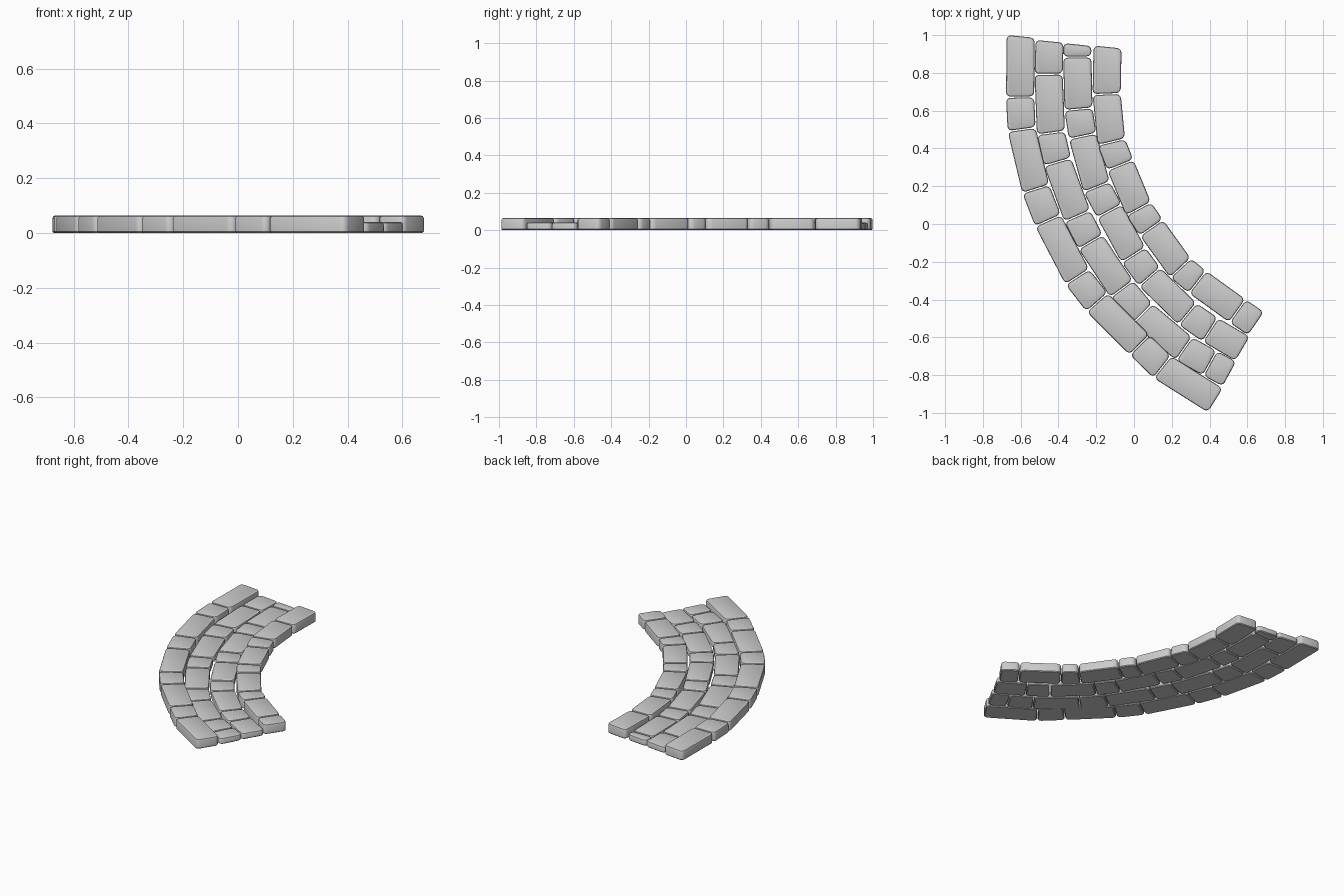
import bpy, bmesh
from mathutils import Vector

if "Cube" in bpy.data.objects:
    bpy.data.objects.remove(bpy.data.objects["Cube"])

HALF_W = 0.0745   # half width of a stone
GAP = 0.003       # half gap between neighbouring stones

# Joint positions along the centre line of each row (start, joints, end)
ROWS = {
    "outer_kerb_stones": (0.064, [(-.60, .993), (-.603, .672), (-.595, .50), (-.52, .185), (-.455, .018),
                                  (-.30, -.28), (-.195, -.415), (.03, -.64), (.15, -.757), (.43, -.933)]),
    "outer_paving_stones": (0.04, [(-.447, .967), (-.452, .793), (-.44, .482), (-.405, .328), (-.30, .042),
                                   (-.23, -.095), (-.065, -.344), (.045, -.475), (.265, -.66), (.402, -.737),
                                   (.505, -.793)]),
    "inner_paving_stones": (0.04, [(-.30, .95), (-.30, .884), (-.294, .608), (-.272, .465), (-.198, .196),
                                   (-.13, .069), (-.003, -.164), (.082, -.28), (.283, -.476), (.404, -.56),
                                   (.574, -.66)]),
    "inner_kerb_stones": (0.064, [(-.14, .937), (-.145, .688), (-.12, .434), (-.072, .312), (.024, .08),
                                  (.092, -.02), (.246, -.233), (.336, -.307), (.548, -.46), (.645, -.527)]),
}


def joint_normals(pts):
    """Sideways direction at every joint; the start edge is cut slightly slanted."""
    dirs = [(b - a).normalized() for a, b in zip(pts, pts[1:])]
    tang = [dirs[0]] + [(a + b).normalized() for a, b in zip(dirs, dirs[1:])] + [dirs[-1]]
    sides = [Vector((-t.y, t.x)) for t in tang]
    sides[0] = Vector((0.995, -0.10))
    return sides


def add_stone(bm, corners, height):
    low = [bm.verts.new((c.x, c.y, 0)) for c in corners]
    top = [bm.verts.new((c.x, c.y, height)) for c in corners]
    bm.faces.new(low[::-1])
    bm.faces.new(top)
    for i in range(4):
        j = (i + 1) % 4
        bm.faces.new((low[i], low[j], top[j], top[i]))


def bevel(bm, test, width, segments):
    edges = [e for e in bm.edges if test(e.verts[0].co.z, e.verts[1].co.z)]
    bmesh.ops.bevel(bm, geom=edges, offset=width, segments=segments,
                    profile=0.5, affect='EDGES')


def build_row(name, height, coords):
    pts = [Vector(c) for c in coords]
    sides = joint_normals(pts)
    bm = bmesh.new()
    last = len(pts) - 2
    for i in range(last + 1):
        d = (pts[i + 1] - pts[i]).normalized() * GAP
        a = pts[i] + (d if i else d * 0)
        b = pts[i + 1] - (d if i < last else d * 0)
        sa, sb = sides[i] * HALF_W, sides[i + 1] * HALF_W
        add_stone(bm, (a - sa, b - sb, b + sb, a + sa), height)
    bmesh.ops.recalc_face_normals(bm, faces=bm.faces[:])
    # rounded corners, then softened top and bottom rims
    bevel(bm, lambda p, q: abs(p - q) > 0.01, 0.024, 3)
    bevel(bm, lambda p, q: min(p, q) > height - 1e-4, 0.010, 2)
    bevel(bm, lambda p, q: max(p, q) < 1e-4, 0.005, 1)
    mesh = bpy.data.meshes.new(name)
    bm.to_mesh(mesh)
    bm.free()
    ob = bpy.data.objects.new(name, mesh)
    bpy.context.collection.objects.link(ob)
    bpy.ops.object.select_all(action='DESELECT')
    ob.select_set(True)
    bpy.context.view_layer.objects.active = ob
    bpy.ops.object.shade_smooth_by_angle(angle=0.7)


for row_name, (row_height, row_points) in ROWS.items():
    build_row(row_name, row_height, row_points)
